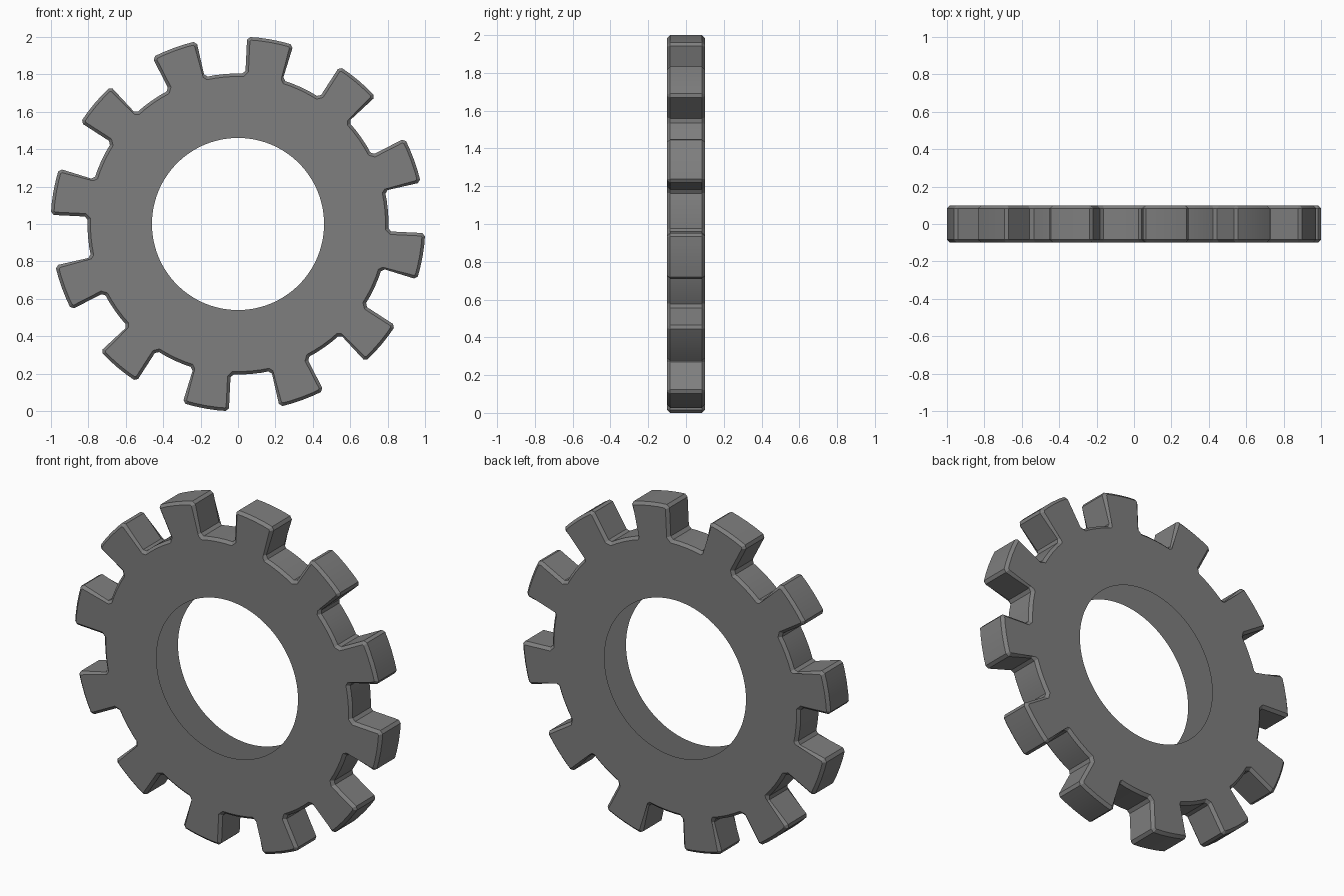
import bpy, bmesh
from math import sin, cos, radians
from mathutils import Vector

if "Cube" in bpy.data.objects:
    bpy.data.objects.remove(bpy.data.objects["Cube"])

TEETH, STEPS = 12, 5
R_TIP, R_ROOT, R_HOLE = 1.002, 0.805, 0.46
HALF_DEPTH, CENTRE_Z, BEVEL = 0.1, 1.0, 0.016
PHASE, HALF_TOOTH = 80.0, 7.2
PITCH = 360 / TEETH


def polar(radius, degrees):
    return Vector((radius * cos(radians(degrees)), radius * sin(radians(degrees))))


# Toothed outline: tip arc then root arc per tooth, each sharp corner flagged
raw = []
for t in range(TEETH):
    mid = PHASE + t * PITCH
    for radius, start, end in ((R_TIP, mid - HALF_TOOTH, mid + HALF_TOOTH),
                               (R_ROOT, mid + HALF_TOOTH, mid + PITCH - HALF_TOOTH)):
        for i in range(STEPS):
            angle = start + (end - start) * i / (STEPS - 1)
            raw.append((polar(radius, angle), i in (0, STEPS - 1)))

# Cut each corner into a small chamfer
outline = []
for i, (p, corner) in enumerate(raw):
    if corner:
        for q in (raw[i - 1][0], raw[(i + 1) % len(raw)][0]):
            outline.append(p + (q - p).normalized() * BEVEL)
    else:
        outline.append(p)
n = len(outline)


def inset(i):
    """Move an outline point inwards along the mitre of its two edges."""
    n1, n2 = [Vector((-d.y, d.x)).normalized() for d in
              (outline[i] - outline[i - 1], outline[(i + 1) % n] - outline[i])]
    return outline[i] + (n1 + n2) * BEVEL / (1 + n1.dot(n2))


face_outline = [inset(i) for i in range(n)]
hole = [polar(R_HOLE, PHASE - HALF_TOOTH + 360 * (i - 0.5) / n) for i in range(n)]

# Front face, chamfer, rim, chamfer, back face; the bore is left open
bm = bmesh.new()
rings = []
for points, y in ((hole, -HALF_DEPTH), (face_outline, -HALF_DEPTH),
                  (outline, -HALF_DEPTH + BEVEL), (outline, HALF_DEPTH - BEVEL),
                  (face_outline, HALF_DEPTH), (hole, HALF_DEPTH)):
    rings.append([bm.verts.new((p.x, y, CENTRE_Z + p.y)) for p in points])
for a, b in zip(rings, rings[1:]):
    for i in range(n):
        j = (i + 1) % n
        bm.faces.new((a[i], a[j], b[j], b[i]))
bm.normal_update()

# Make the front face point forwards
if bm.faces[:][0].normal.y > 0:
    bmesh.ops.reverse_faces(bm, faces=bm.faces[:])

mesh = bpy.data.meshes.new("gear_wheel")
bm.to_mesh(mesh)
bm.free()
gear = bpy.data.objects.new("gear_wheel", mesh)
bpy.context.collection.objects.link(gear)

# Dark grey metal
dark = bpy.data.materials.new("dark_grey")
dark.diffuse_color = (0.21, 0.21, 0.21, 1)
dark.use_nodes = True
dark.node_tree.nodes["Principled BSDF"].inputs["Base Color"].default_value = dark.diffuse_color
mesh.materials.append(dark)

bpy.context.view_layer.objects.active = gear
gear.select_set(True)
bpy.ops.object.shade_smooth_by_angle(angle=radians(30))
